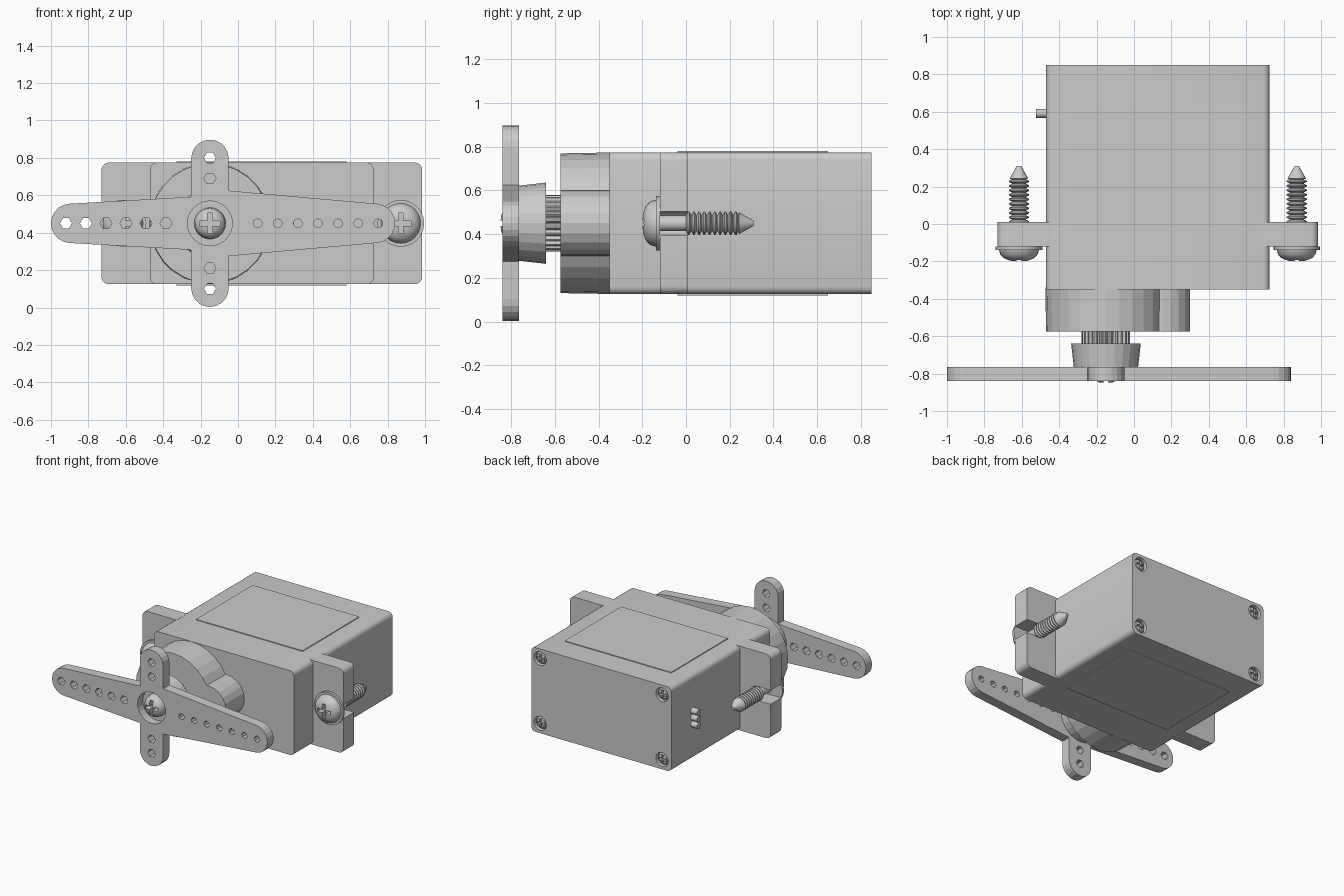
import bpy, bmesh
from math import sin, cos, pi, radians
from mathutils import Vector

if "Cube" in bpy.data.objects:
    bpy.data.objects.remove(bpy.data.objects["Cube"])

CX, CZ = -0.15, 0.45          # output shaft axis
SCREWS = (-0.615, 0.87)       # mounting screw positions


def finish(name, bm, smooth=None):
    bmesh.ops.recalc_face_normals(bm, faces=bm.faces[:])
    me = bpy.data.meshes.new(name)
    bm.to_mesh(me)
    bm.free()
    if smooth:
        me.polygons.foreach_set("use_smooth", [True] * len(me.polygons))
        me.set_sharp_from_angle(angle=radians(smooth))
    ob = bpy.data.objects.new(name, me)
    bpy.context.collection.objects.link(ob)
    return ob


def prism(bm, outline, y0, y1):
    """Extrude an (x, z) outline along y."""
    a = [bm.verts.new((x, y0, z)) for x, z in outline]
    b = [bm.verts.new((x, y1, z)) for x, z in outline]
    bm.faces.new(a)
    bm.faces.new(b[::-1])
    n = len(a)
    for i in range(n):
        j = (i + 1) % n
        bm.faces.new((a[i], b[i], b[j], a[j]))


def lathe(bm, profile, x, z, seg=24):
    """Revolve a (radius, y) profile round the y axis through x, z."""
    rings = [[bm.verts.new((x + r * cos(2 * pi * i / seg), y, z + r * sin(2 * pi * i / seg)))
              for i in range(seg)] for r, y in profile]
    for a, b in zip(rings, rings[1:]):
        for i in range(seg):
            j = (i + 1) % seg
            bm.faces.new((a[i], a[j], b[j], b[i]))
    bm.faces.new(rings[0])
    bm.faces.new(rings[-1])


def arc(x, z, r, a0, a1, n=8):
    return [(x + r * cos(radians(a0 + (a1 - a0) * i / n)),
             z + r * sin(radians(a0 + (a1 - a0) * i / n))) for i in range(n + 1)]


def rect(x0, x1, z0, z1, r=0.0, n=4):
    if r == 0:
        return [(x0, z0), (x1, z0), (x1, z1), (x0, z1)]
    return (arc(x0 + r, z0 + r, r, 180, 270, n) + arc(x1 - r, z0 + r, r, 270, 360, n)
            + arc(x1 - r, z1 - r, r, 0, 90, n) + arc(x0 + r, z1 - r, r, 90, 180, n))


def cut(ob, bm, smooth=None):
    """Subtract the cutter mesh and bake the result."""
    cutter = finish("cutter", bm)
    cutter.hide_render = True
    m = ob.modifiers.new("cut", 'BOOLEAN')
    m.operation, m.solver, m.object, m.use_self = 'DIFFERENCE', 'EXACT', cutter, True
    deps = bpy.context.evaluated_depsgraph_get()
    me = bpy.data.meshes.new_from_object(ob.evaluated_get(deps))
    ob.modifiers.clear()
    ob.data = me
    bpy.data.objects.remove(cutter)
    if smooth:
        me.set_sharp_from_angle(angle=radians(smooth))


def cross(bm, x, z, size, y0, y1):
    w = size * 0.24
    pts = [(w, w), (w, size), (-w, size), (-w, w), (-size, w), (-size, -w),
           (-w, -w), (-w, -size), (w, -size), (w, -w), (size, -w), (size, w)]
    prism(bm, [(x + a, z + b) for a, b in pts], y0, y1)


# Case with counterbores for the cover screws
bm = bmesh.new()
prism(bm, rect(-0.47, 0.725, 0.125, 0.775, 0.035), -0.35, 0.85)
case = finish("case", bm, 30)
corners = [(x, z) for x in (-0.39, 0.65) for z in (0.2, 0.7)]
bm = bmesh.new()
for x, z in corners:
    lathe(bm, [(0.053, 0.81), (0.053, 0.9)], x, z)
cut(case, bm, 30)

# Cover screws in the back
for x, z in corners:
    bm = bmesh.new()
    lathe(bm, [(0.046, 0.80), (0.046, 0.828), (0.036, 0.842), (0.015, 0.848)], x, z)
    ob = finish("cover_screw", bm, 35)
    bm = bmesh.new()
    cross(bm, x, z, 0.032, 0.825, 0.9)
    cut(ob, bm, 35)

# Thin label panels, above and below
for name, z0, z1 in (("top_panel", 0.77, 0.781), ("bottom_panel", 0.119, 0.13)):
    bm = bmesh.new()
    prism(bm, rect(-0.33, 0.58, z0, z1), -0.04, 0.65)
    finish(name, bm)

# Mounting ears with open slots
for name, x0, x1, sx, d in (("left_ear", -0.73, -0.44, SCREWS[0], -1),
                            ("right_ear", 0.69, 0.985, SCREWS[1], 1)):
    r = 0.04
    if d < 0:
        outline = arc(x0 + r, 0.775 - r, r, 90, 180, 5) + arc(x0 + r, 0.125 + r, r, 180, 270, 5) \
            + [(x1, 0.125), (x1, 0.775)]
    else:
        outline = arc(x1 - r, 0.125 + r, r, 270, 360, 5) + arc(x1 - r, 0.775 - r, r, 0, 90, 5) \
            + [(x0, 0.775), (x0, 0.125)]
    bm = bmesh.new()
    prism(bm, outline, -0.12, 0.01)
    ear = finish(name, bm, 30)
    slot = arc(sx, CZ, 0.055, 90, 270, 12) + [(sx + 0.3, CZ - 0.05), (sx + 0.3, CZ + 0.05)]
    if d < 0:
        slot = [(2 * sx - x, z) for x, z in slot]
    bm = bmesh.new()
    prism(bm, slot, -0.3, 0.2)
    cut(ear, bm, 30)

# Mounting screws: domed flanged head, ridged shank, pointed tip
profile = [(0.012, -0.2), (0.05, -0.196), (0.082, -0.182), (0.1, -0.163), (0.107, -0.138),
           (0.125, -0.138), (0.125, -0.12), (0.036, -0.12), (0.036, 0.0)]
for i in range(10):
    y = i * 0.024
    profile += [(0.038, y + 0.001), (0.054, y + 0.009), (0.054, y + 0.015), (0.038, y + 0.023)]
profile += [(0.05, 0.243), (0.012, 0.31)]
for x in SCREWS:
    bm = bmesh.new()
    lathe(bm, profile, x, CZ)
    ob = finish("mounting_screw", bm, 30)
    bm = bmesh.new()
    cross(bm, x, CZ, 0.055, -0.25, -0.155)
    cut(ob, bm, 30)

# Gear housing: large and small round bosses
bm = bmesh.new()
lathe(bm, [(0.324, -0.34), (0.32, -0.575)], CX, CZ, 28)
finish("gear_housing", bm)
bm = bmesh.new()
lathe(bm, [(0.15, -0.34), (0.15, -0.575)], 0.15, CZ, 20)
finish("idler_housing", bm)

# Splined output shaft
bm = bmesh.new()
teeth = []
for i in range(25):
    for f, r in ((0, 0.116), (0.3, 0.13), (0.6, 0.13), (0.9, 0.116)):
        a = 2 * pi * (i + f) / 25
        teeth.append((CX + r * cos(a), CZ + r * sin(a)))
prism(bm, teeth, -0.66, -0.56)
finish("output_shaft", bm)

# Cross-shaped horn
outline = (arc(0.735, CZ, 0.105, -85, 85, 10) + [(-0.05, 0.625)]
           + arc(CX, 0.797, 0.1, 0, 180, 10) + [(-0.25, 0.592)]
           + arc(-0.895, CZ, 0.105, 93, 267, 10) + [(-0.25, 0.308)]
           + arc(CX, 0.103, 0.1, 180, 360, 10) + [(-0.05, 0.275)])
bm = bmesh.new()
prism(bm, outline, -0.84, -0.765)
horn = finish("horn", bm)
bm = bmesh.new()
for i in range(6):
    lathe(bm, [(0.032, -0.9), (0.032, -0.7)], -0.92 + i * 0.107, CZ, 6)
for i in range(7):
    lathe(bm, [(0.024, -0.9), (0.024, -0.7)], 0.105 + i * 0.1075, CZ, 8)
for z in (0.1, 0.21, 0.69, 0.8):
    lathe(bm, [(0.032, -0.9), (0.032, -0.7)], CX, z, 6)
lathe(bm, [(0.12, -0.9), (0.12, -0.7)], CX, CZ, 24)
cut(horn, bm)

# Horn hub
bm = bmesh.new()
lathe(bm, [(0.12, -0.775), (0.172, -0.766), (0.186, -0.64)], CX, CZ, 24)
finish("horn_hub", bm)

# Horn retaining screw
bm = bmesh.new()
lathe(bm, [(0.012, -0.85), (0.04, -0.846), (0.066, -0.832), (0.08, -0.81), (0.085, -0.77)], CX, CZ)
ob = finish("horn_screw", bm, 35)
bm = bmesh.new()
cross(bm, CX, CZ, 0.055, -0.9, -0.8)
cut(ob, bm, 35)

# Cable outlet: three wire stubs
for i in (-1, 0, 1):
    bm = bmesh.new()
    lathe(bm, [(0.024, 0.0), (0.024, 0.075)], 0, 0, 12)
    for v in bm.verts:
        v.co = Vector((-0.525 + v.co.y, 0.592 + v.co.x, CZ + i * 0.052 + v.co.z))
    finish("wire_stub", bm, 40)
